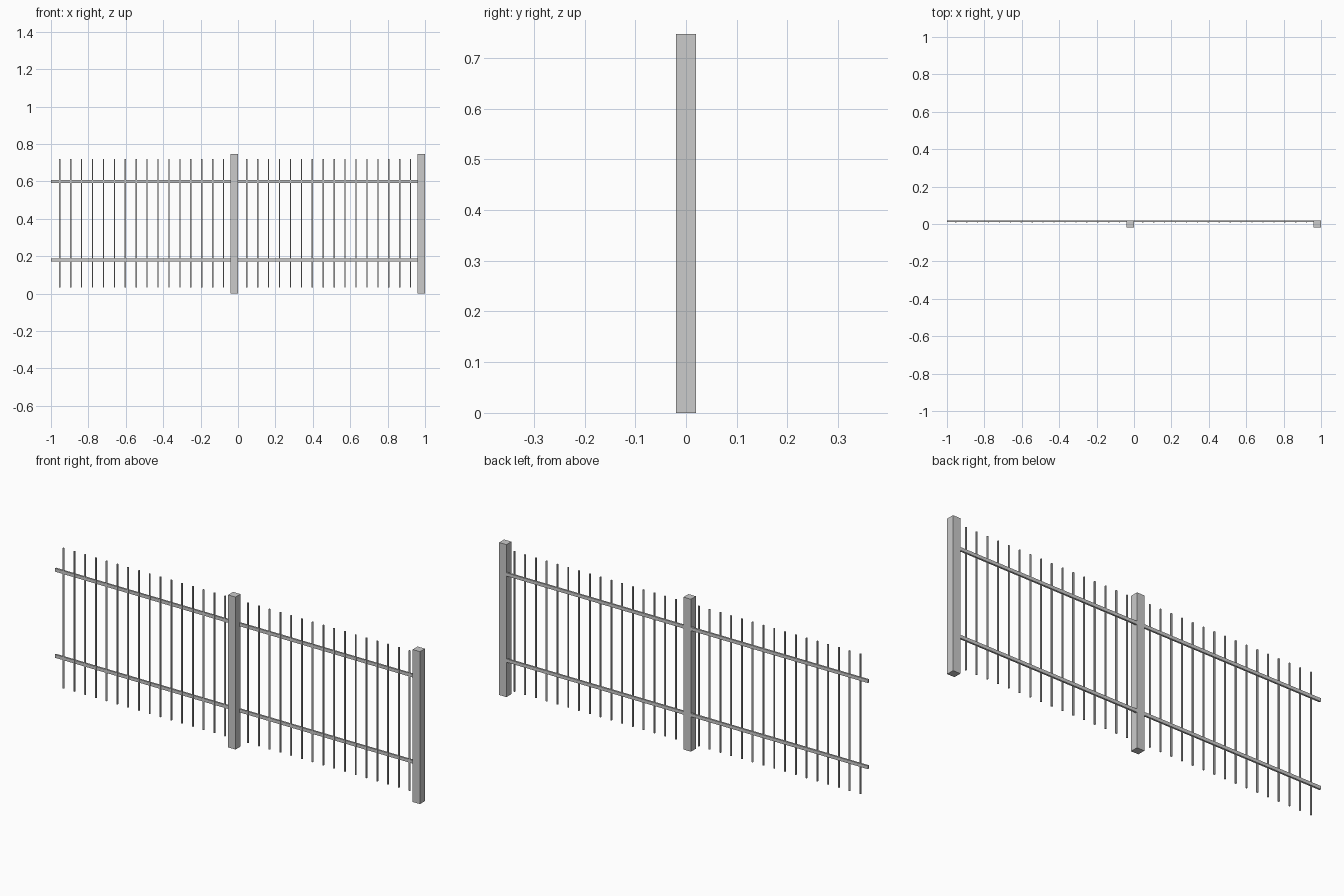
import bpy

if "Cube" in bpy.data.objects:
    bpy.data.objects.remove(bpy.data.objects["Cube"])


def box(name, x0, x1, y0, y1, z0, z1):
    """Axis-aligned box given by its bounds."""
    bpy.ops.mesh.primitive_cube_add(size=1)
    ob = bpy.context.object
    ob.name = name
    ob.location = ((x0 + x1) / 2, (y0 + y1) / 2, (z0 + z1) / 2)
    ob.scale = (x1 - x0, y1 - y0, z1 - z0)
    bpy.ops.object.transform_apply(location=True, rotation=False, scale=True)
    return ob


POST_W, POST_H, HALF_Y = 0.04, 0.747, 0.0193
PICKETS, PITCH, PICKET_W = 16, 0.0584, 0.0062

# Two identical fence sections, each one unit long with a post at its right end
for start in (-1.0, 0.0):
    end = start + 1.0 - POST_W

    # Square post
    box("post", end, end + POST_W, -HALF_Y, HALF_Y, 0, POST_H)

    # Lower and upper rails, flush with the back of the posts
    for name, z in (("lower_rail", 0.179), ("upper_rail", 0.601)):
        box(name, start, end, 0.0105, HALF_Y, z - 0.008, z + 0.008)

    # Thin pickets along the front of the rails
    for i in range(PICKETS):
        x = start + 0.047 + i * PITCH
        box("picket", x - PICKET_W / 2, x + PICKET_W / 2,
            0.0075, 0.0137, 0.034, 0.721)

    # Both sections share the same spacing; the left end stays open
